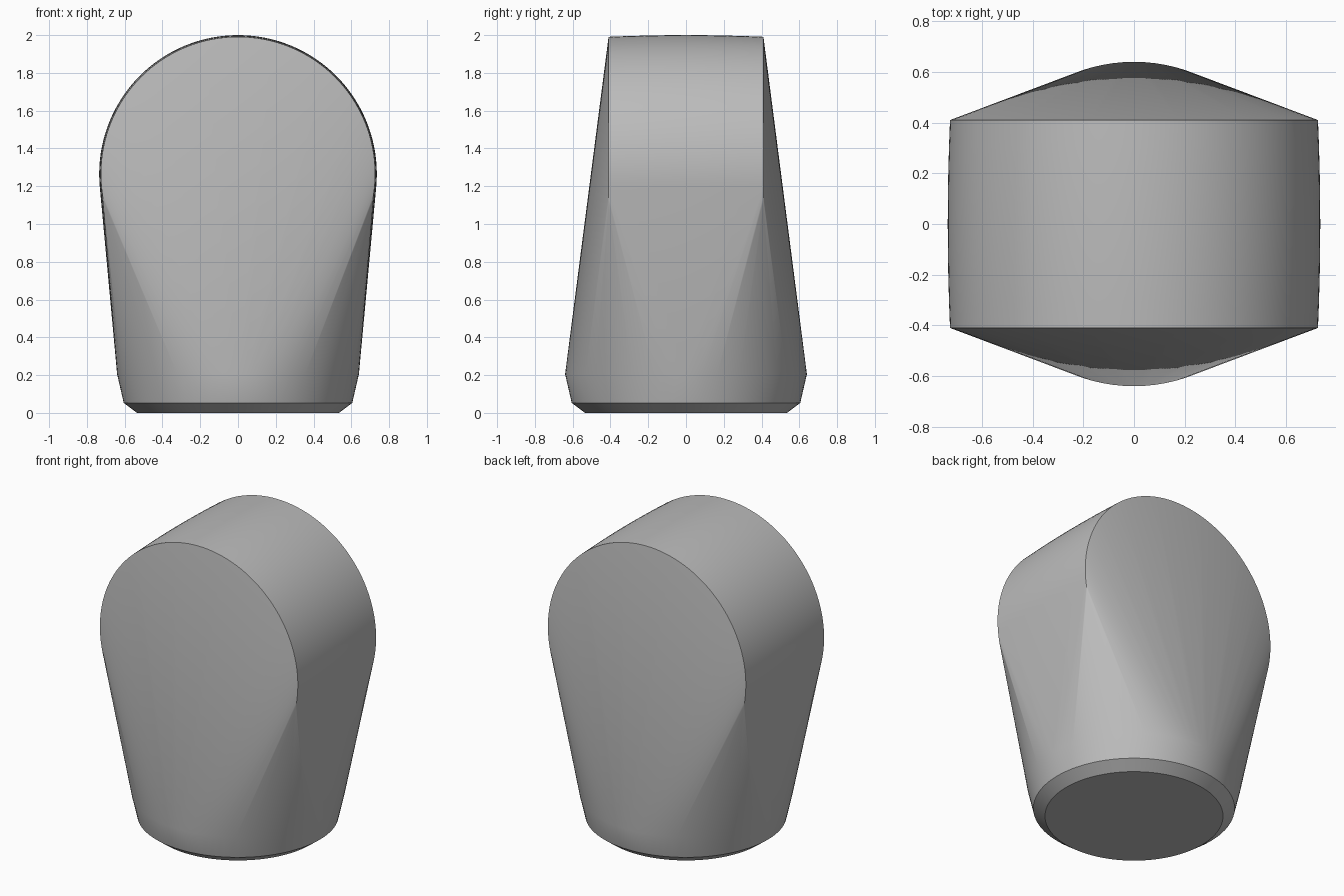
import bpy
import bmesh
from math import sin, cos, tau, radians

default = bpy.data.objects.get("Cube")
if default:
    bpy.data.objects.remove(default, do_unlink=True)


def flat_material(name, colour):
    mat = bpy.data.materials.new(name)
    mat.use_nodes = True
    mat.diffuse_color = colour
    mat.node_tree.nodes["Principled BSDF"].inputs["Base Color"].default_value = colour
    return mat


def circle(radius, count):
    return [(radius * cos(tau * i / count), radius * sin(tau * i / count)) for i in range(count)]


bm = bmesh.new()

# Round foot: chamfered bottom, then a slight flare
for z, radius in ((0.0, 0.535), (0.053, 0.605), (0.205, 0.64)):
    for x, y in circle(radius, 96):
        bm.verts.new((x, y, z))

# Slightly crowned barrel lying front to back
HALF_DEPTH, CENTRE_Z = 0.41, 1.265
for step in range(-4, 5):
    t = step / 4
    for x, z in circle(0.735 - 0.009 * t * t, 128):
        bm.verts.new((x, HALF_DEPTH * t, CENTRE_Z + z))

# Stretch one skin over the foot and the barrel
hull = bmesh.ops.convex_hull(bm, input=bm.verts[:])
bmesh.ops.delete(bm, geom=[v for v in bm.verts if not v.link_faces], context='VERTS')
bmesh.ops.dissolve_limit(bm, angle_limit=radians(0.1), verts=bm.verts[:], edges=bm.edges[:])
bmesh.ops.recalc_face_normals(bm, faces=bm.faces[:])

mesh = bpy.data.meshes.new("knob_body")
bm.to_mesh(mesh)
bm.free()
body = bpy.data.objects.new("knob_body", mesh)
bpy.context.collection.objects.link(body)
mesh.materials.append(flat_material("light_grey", (0.5, 0.5, 0.5, 1.0)))

# Smooth skin with crisp rims
bpy.context.view_layer.objects.active = body
body.select_set(True)
bpy.ops.object.shade_smooth_by_angle(angle=radians(30))
